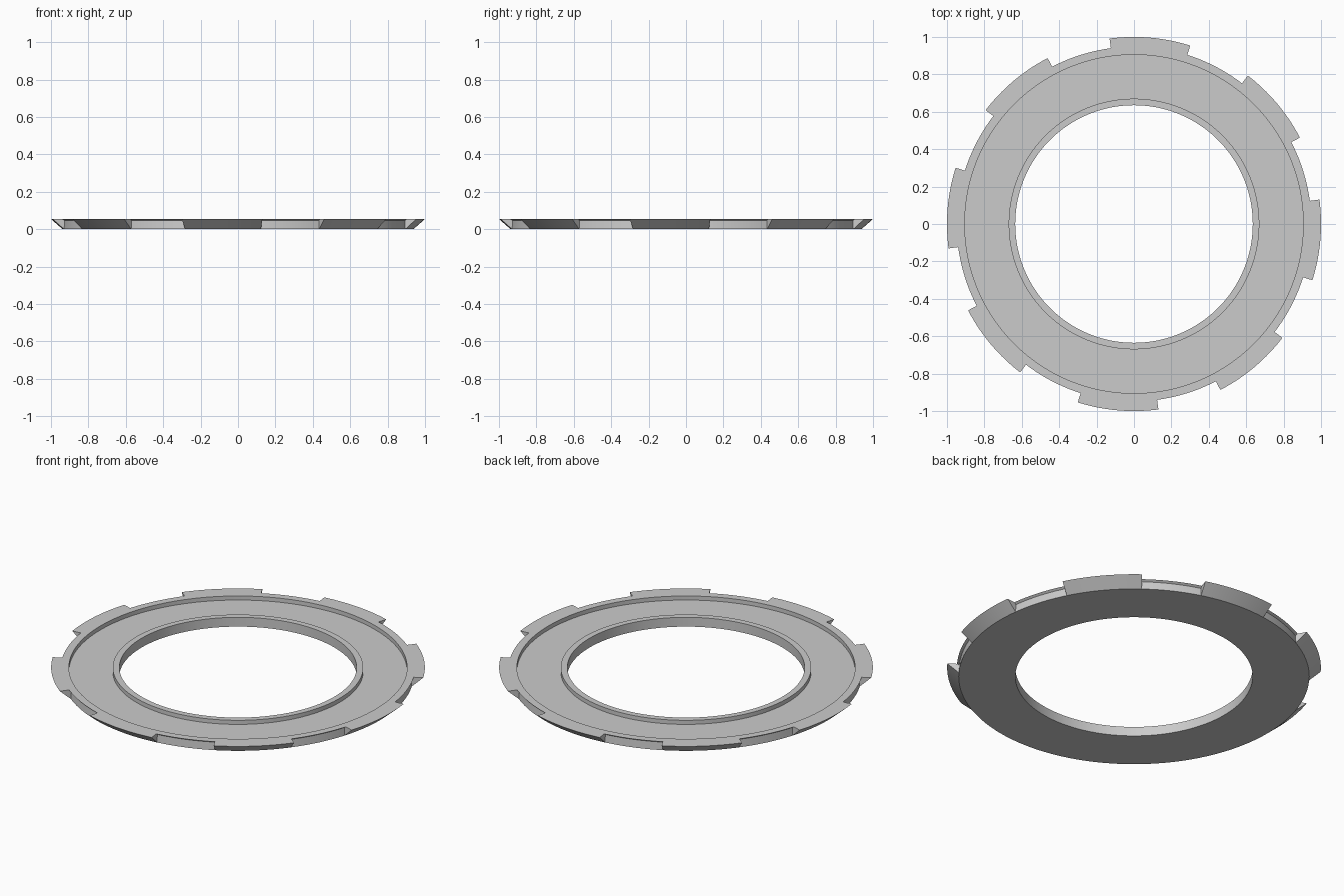
import bpy, bmesh
from math import radians, cos, sin

cube = bpy.data.objects.get("Cube")
if cube:
    bpy.data.objects.remove(cube)

TOP, FLOOR = 0.055, 0.031
TEETH, TOOTH_WIDTH, FIRST_CENTRE = 8, 25, -5
STEP = 1.25

# Tray cross-section (radius, height), shared by all columns
tray = [(0.948, TOP), (0.905, TOP), (0.905, FLOOR), (0.67, FLOOR),
        (0.67, TOP), (0.635, TOP), (0.635, 0), (0.938, 0)]
# Outer edge between teeth: straight wall under a thin lip
gap_edge = [(0.935, 0.046), (0.948, TOP)]
# Outer edge on a tooth: sloping underside to a sharp rim
tooth_edge = [(0.938 + 0.062 * 0.046 / TOP, 0.046), (1.0, TOP)]

bm = bmesh.new()
columns = []


def add_column(angle, edge):
    a = radians(angle)
    columns.append([bm.verts.new((r * cos(a), r * sin(a), z))
                    for r, z in tray + edge])


def add_arc(start, width, edge):
    count = round(width / STEP)
    for i in range(count + 1):
        add_column(start + width * i / count, edge)


# Alternate tooth and gap arcs; doubled columns form the tooth end walls
pitch = 360 / TEETH
for t in range(TEETH):
    start = FIRST_CENTRE - TOOTH_WIDTH / 2 + t * pitch
    add_arc(start, TOOTH_WIDTH, tooth_edge)
    add_arc(start + TOOTH_WIDTH, pitch - TOOTH_WIDTH, gap_edge)

# Skin neighbouring columns, then weld coincident points
for k, col in enumerate(columns):
    nxt = columns[(k + 1) % len(columns)]
    for i in range(len(col)):
        j = (i + 1) % len(col)
        bm.faces.new((col[i], nxt[i], nxt[j], col[j]))
bmesh.ops.remove_doubles(bm, verts=bm.verts, dist=0.0002)
bmesh.ops.recalc_face_normals(bm, faces=bm.faces)

mesh = bpy.data.meshes.new("toothed_ring")
bm.to_mesh(mesh)
bm.free()
ring = bpy.data.objects.new("toothed_ring", mesh)
bpy.context.collection.objects.link(ring)

# Single grey material
grey = bpy.data.materials.new("light grey")
grey.use_nodes = True
colour = (0.6, 0.6, 0.6, 1)
grey.diffuse_color = colour
grey.node_tree.nodes["Principled BSDF"].inputs["Base Color"].default_value = colour
mesh.materials.append(grey)

bpy.ops.object.select_all(action='DESELECT')
ring.select_set(True)
bpy.context.view_layer.objects.active = ring
bpy.ops.object.shade_smooth_by_angle(angle=radians(25))
